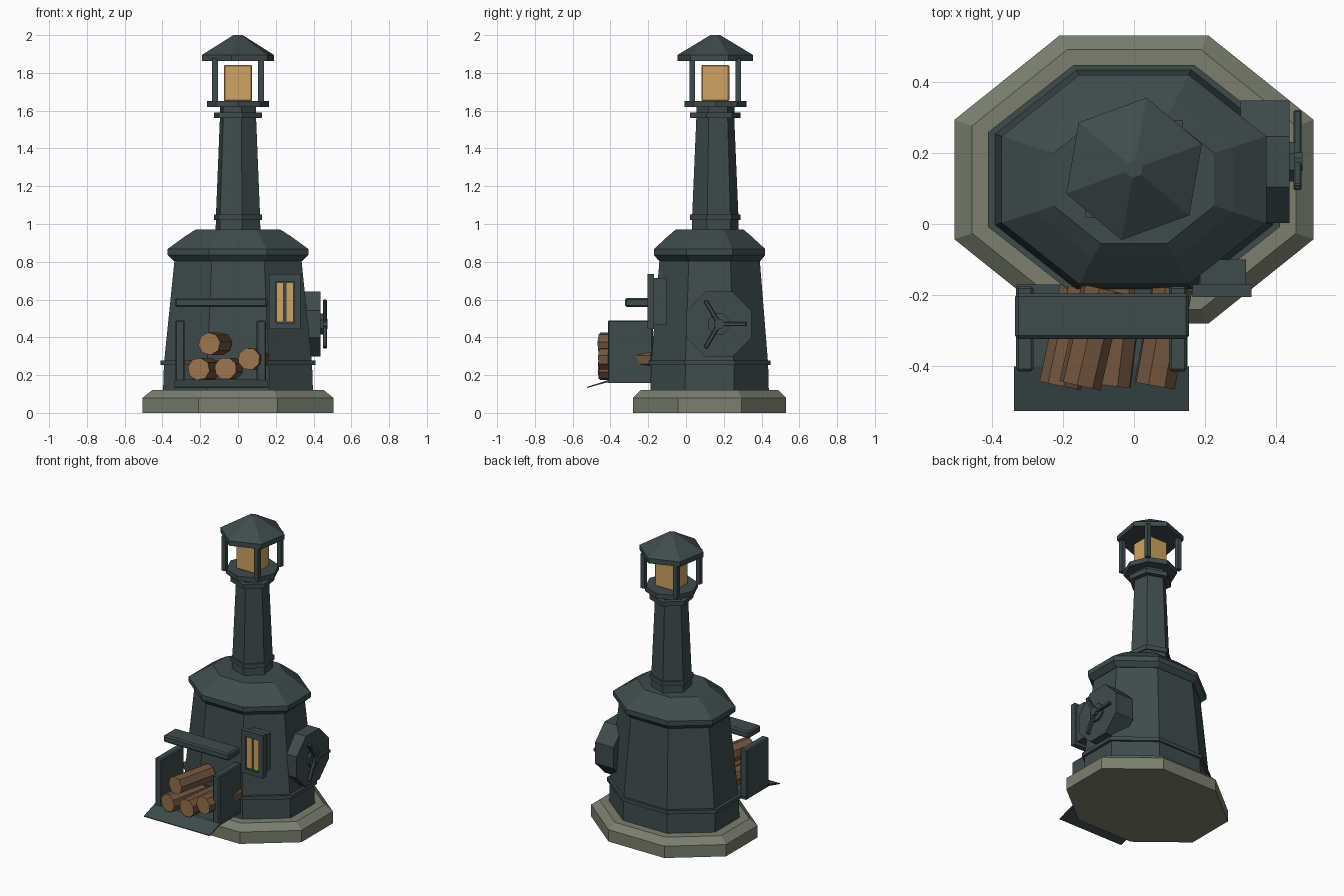
import bpy, bmesh, math
from mathutils import Matrix, Vector

if "Cube" in bpy.data.objects:
    bpy.data.objects.remove(bpy.data.objects["Cube"])


def mat(name, rgb):
    m = bpy.data.materials.new(name)
    m.diffuse_color = (*rgb, 1)
    m.use_nodes = True
    m.node_tree.nodes["Principled BSDF"].inputs["Base Color"].default_value = m.diffuse_color
    return m


IRON = mat("dark_iron", (0.050, 0.071, 0.073))
STONE = mat("stone", (0.196, 0.212, 0.158))
AMBER = mat("amber_glass", (0.62, 0.37, 0.125))
BARK = mat("bark", (0.170, 0.092, 0.050))
WOOD = mat("cut_wood", (0.33, 0.175, 0.075))


def finish(name, bm, *mats):
    bmesh.ops.recalc_face_normals(bm, faces=bm.faces)
    me = bpy.data.meshes.new(name)
    bm.to_mesh(me)
    bm.free()
    for m in mats:
        me.materials.append(m)
    ob = bpy.data.objects.new(name, me)
    bpy.context.collection.objects.link(ob)
    return ob


def stack(name, sides, turn, rings, centre, m, matrix=None):
    """Faceted solid through rings of (height, x radius, y radius)."""
    bm = bmesh.new()
    loops = []
    for z, rx, ry in rings:
        loops.append([bm.verts.new((centre[0] + rx * math.cos(a), centre[1] + ry * math.sin(a), z))
                      for a in (math.radians(turn) + math.tau * i / sides for i in range(sides))])
    for lo, hi in zip(loops, loops[1:]):
        for i in range(sides):
            j = (i + 1) % sides
            bm.faces.new((lo[i], lo[j], hi[j], hi[i]))
    bm.faces.new(loops[0][::-1])
    bm.faces.new(loops[-1])
    if matrix:
        bm.transform(matrix)
    return finish(name, bm, m)


def oct_rings(*rings):
    """Half widths across the flats of an octagon, slightly squashed in y."""
    k = 1 / math.cos(math.pi / 8)
    return [(z, h * k, h * k * r) for z, h, r in rings]


def box(name, x, y, z, m, bevel=0.0, matrix=None):
    bm = bmesh.new()
    bmesh.ops.create_cube(bm, size=1)
    for v in bm.verts:
        v.co = Vector([(a + b) / 2 + c * (b - a) for c, (a, b) in zip(v.co, (x, y, z))])
    if bevel:
        bmesh.ops.bevel(bm, geom=bm.edges[:], offset=bevel, segments=1, affect='EDGES')
    if matrix:
        bm.transform(matrix)
    return finish(name, bm, m)


# Stone plinth and squashed octagonal stove body
C = (0, 0.125)
stack("stone_plinth", 8, 22.5, oct_rings((0, .505, .802), (.08, .505, .802), (.12, .455, .802)), C, STONE)
stack("stove_body", 8, 22.5, oct_rings((.11, .397, .79), (.26, .392, .79), (.82, .335, .79)), C, IRON)
stack("lower_band", 8, 22.5, oct_rings((.253, .41, .785), (.278, .41, .785)), C, IRON)
stack("shoulder", 8, 22.5, oct_rings((.805, .34, .79), (.835, .372, .79), (.868, .372, .79),
                                     (.935, .28, .79), (.97, .225, .8)), C, IRON)

# Chimney
T = (0, 0.155)
stack("chimney", 6, -20, [(.93, .127, .127), (1.05, .124, .124), (1.56, .102, .102), (1.63, .102, .102)], T, IRON)
stack("chimney_foot_band", 6, -20, [(1.02, .135, .135), (1.05, .135, .135)], T, IRON)
stack("chimney_top_band", 6, -20, [(1.56, .136, .136), (1.59, .136, .136)], T, IRON)

# Lantern on top
stack("lantern_floor", 8, 0, [(1.62, .164, .164), (1.652, .164, .164)], T, IRON)
box("lantern_glass", (-.074, .074), (.081, .229), (1.65, 1.843), AMBER, .006)
for i, (sx, sy) in enumerate([(-1, -1), (1, -1), (1, 1), (-1, 1)]):
    px, py = sx * .122, T[1] + sy * .122
    box(f"lantern_post_{i + 1}", (px - .015, px + .015), (py - .015, py + .015), (1.645, 1.875), IRON)
stack("lantern_roof", 6, 20, [(1.862, .203, .203), (1.895, .203, .203), (2.0, .026, .026)], T, IRON)

# Open wood rack: side walls, shelf, floor and sloping apron
for side, x in (("left", -.307), ("right", .124)):
    box(f"rack_{side}_wall", (x - .025, x + .025), (-.414, -.175), (.162, .49), IRON, .007)
box("rack_shelf", (-.334, .155), (-.323, -.195), (.56, .608), IRON, .009)
box("rack_floor", (-.33, .15), (-.415, -.17), (.158, .174), IRON)
bm = bmesh.new()
prof = [(-.40, .178), (-.40, .166), (-.525, .132), (-.525, .137)]
ends = [[bm.verts.new((x, y, z)) for y, z in prof] for x in (-.337, .155)]
bm.faces.new(ends[0])
bm.faces.new(ends[1][::-1])
for i in range(4):
    j = (i + 1) % 4
    bm.faces.new((ends[0][i], ends[0][j], ends[1][j], ends[1][i]))
finish("rack_apron", bm, IRON)

# Logs, slightly askew, with paler cut ends
for i, (x, z, skew) in enumerate([(-.208, .232, 12), (-.066, .235, 7), (.058, .286, 10), (-.152, .366, 13)]):
    s = math.radians(skew)
    axis = Vector((math.sin(s), math.cos(s), 0))
    log = stack(f"log_{i + 1}", 8, 10 + 9 * i, [(0, .06, .06), (.28, .06, .06)], (0, 0), BARK,
                Matrix.Translation((x, -.455, z)) @ axis.to_track_quat('Z', 'Y').to_matrix().to_4x4())
    log.data.materials.append(WOOD)
    for f in log.data.polygons:
        f.material_index = int(abs(f.normal.dot(axis)) > .9)

# Window on the front right: frame with a recessed opening, two panes
bm = bmesh.new()
outer = [(.165, .445), (.331, .445), (.331, .735), (.165, .735)]
inner = [(.198, .475), (.298, .475), (.298, .695), (.198, .695)]
rows = [[bm.verts.new((x, y, z)) for x, z in pts]
        for pts, y in ((outer, -.17), (outer, -.205), (inner, -.205), (inner, -.19))]
for a, b in zip(rows, rows[1:]):
    for i in range(4):
        j = (i + 1) % 4
        bm.faces.new((a[i], a[j], b[j], b[i]))
bm.faces.new(rows[0])
bm.faces.new(rows[-1])
finish("window_frame", bm, IRON)
box("window_backing", (.185, .315), (-.171, -.10), (.465, .715), IRON)
for i, x in enumerate((.203, .255)):
    box(f"window_pane_{i + 1}", (x, x + .039), (-.198, -.189), (.482, .69), AMBER)

# Round hatch on the right side with hub and three-spoke handle
to_side = Matrix.Translation((0, .175, .47)) @ Matrix.Rotation(math.pi / 2, 4, 'Y')
k = 1 / math.cos(math.pi / 8)
stack("hatch", 8, 22.5, [(.30, .172 * k, .172 * k), (.437, .172 * k, .172 * k)], (0, 0), IRON, to_side)
stack("hatch_boss", 8, 22.5, [(.43, .06, .06), (.452, .06, .06)], (0, 0), IRON, to_side)
stack("handle_hub", 8, 22.5, [(.44, .028, .028), (.474, .028, .028)], (0, 0), IRON, to_side)
for i in range(3):
    turn = Matrix.Translation((0, .175, .47)) @ Matrix.Rotation(math.tau * i / 3, 4, 'X')
    box(f"handle_spoke_{i + 1}", (.449, .471), (0, .145), (-.011, .011), IRON, .004, turn)
